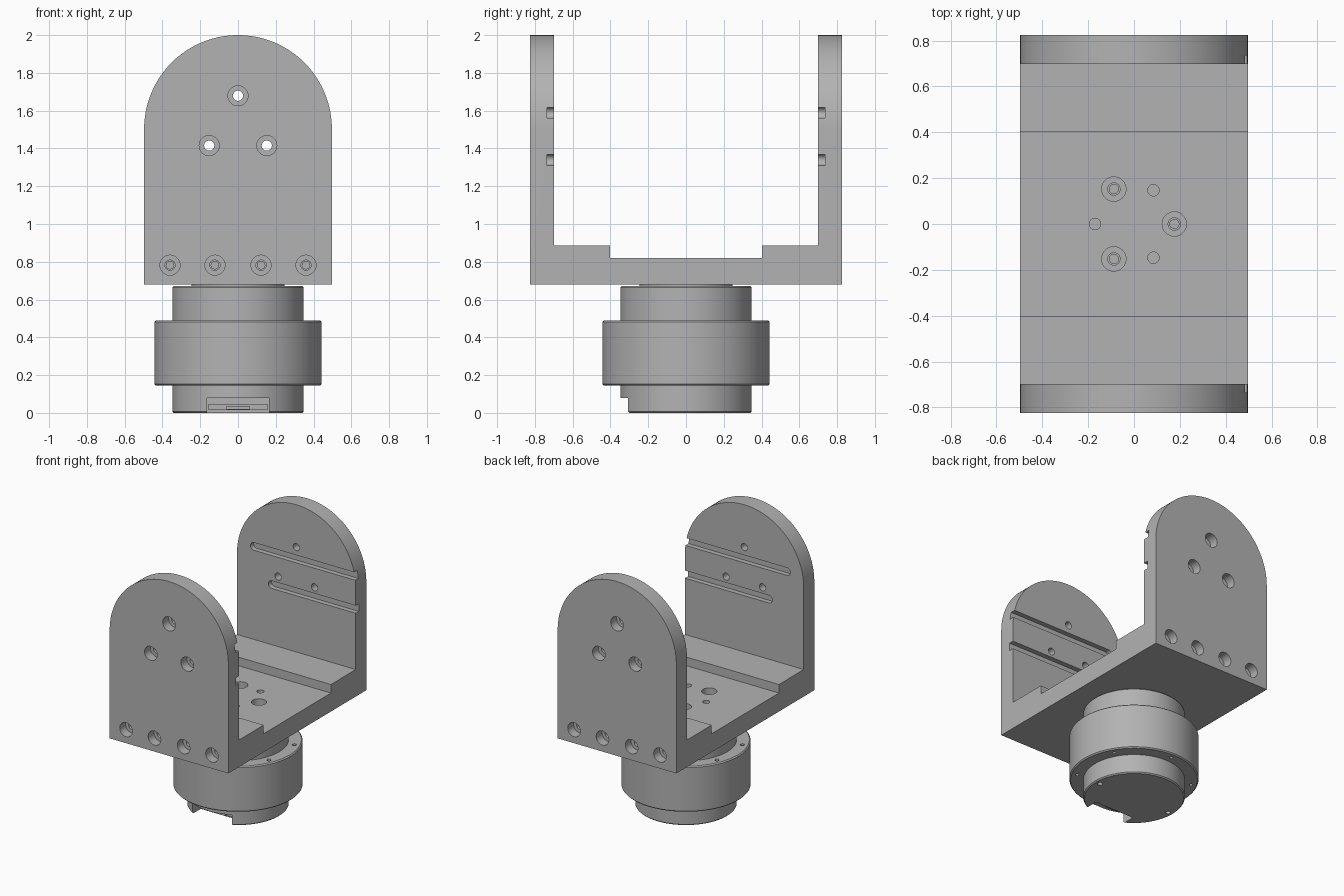
import bpy, bmesh
from math import sin, cos, pi, radians
from mathutils import Vector, Matrix

cube = bpy.data.objects.get("Cube")
if cube:
    bpy.data.objects.remove(cube, do_unlink=True)

metal = bpy.data.materials.new("machined_grey")
metal.use_nodes = True
GREY = (0.45, 0.45, 0.45, 1)
metal.diffuse_color = GREY
metal.node_tree.nodes["Principled BSDF"].inputs["Base Color"].default_value = GREY


def make_object(name, bm):
    bmesh.ops.recalc_face_normals(bm, faces=bm.faces[:])
    mesh = bpy.data.meshes.new(name)
    bm.to_mesh(mesh)
    bm.free()
    obj = bpy.data.objects.new(name, mesh)
    mesh.materials.append(metal)
    bpy.context.collection.objects.link(obj)
    return obj


def prism(bm, points, sweep):
    """Extrude a closed outline of 3D points along a vector."""
    face = bm.faces.new([bm.verts.new(p) for p in points])
    new = bmesh.ops.extrude_face_region(bm, geom=[face])["geom"]
    verts = [v for v in new if isinstance(v, bmesh.types.BMVert)]
    bmesh.ops.translate(bm, verts=verts, vec=sweep)


def lathe(bm, profile, origin=(0, 0, 0), axis=(0, 0, 1), sides=32):
    """Turn (radius, height) steps into a capped solid along an axis."""
    turn = Vector(axis).to_track_quat('Z', 'Y').to_matrix().to_4x4()
    place = Matrix.Translation(origin) @ turn
    rings = [[bm.verts.new(place @ Vector((r * cos(2 * pi * i / sides),
                                           r * sin(2 * pi * i / sides), h)))
              for i in range(sides)] for r, h in profile]
    for low, high in zip(rings, rings[1:]):
        for i in range(sides):
            j = (i + 1) % sides
            bm.faces.new((low[i], low[j], high[j], high[i]))
    bm.faces.new(rings[0])
    bm.faces.new(rings[-1])


def box(bm, low, high):
    (x0, y0, z0), (x1, y1, z1) = low, high
    prism(bm, [(x0, y0, z0), (x1, y0, z0), (x1, y1, z0), (x0, y1, z0)],
          (0, 0, z1 - z0))


def boolean(target, bm, operation='DIFFERENCE'):
    tool = make_object("cutter", bm)
    tool.hide_render = True
    mod = target.modifiers.new("cut", 'BOOLEAN')
    mod.operation, mod.object, mod.solver = operation, tool, 'EXACT'
    bpy.context.view_layer.objects.active = target
    bpy.ops.object.modifier_apply(modifier=mod.name)
    bpy.data.objects.remove(tool, do_unlink=True)


def smooth(obj):
    bpy.ops.object.select_all(action='DESELECT')
    obj.select_set(True)
    bpy.context.view_layer.objects.active = obj
    bpy.ops.object.shade_smooth_by_angle(angle=radians(30))


def around(radius, count, start):
    return [(radius * cos(radians(start) + 2 * pi * k / count),
             radius * sin(radians(start) + 2 * pi * k / count))
            for k in range(count)]


# Main dimensions
HALF_W, OUTER, INNER = 0.497, 0.825, 0.698
BOTTOM, FLOOR, STEP, ARCH = 0.68, 0.82, 0.885, 1.503

# U-shaped bracket: side profile swept across the width
half = [(OUTER, BOTTOM), (OUTER, 2.05), (INNER, 2.05), (INNER, STEP),
        (0.402, STEP), (0.402, FLOOR)]
outline = half + [(-y, z) for y, z in reversed(half)]
bm = bmesh.new()
prism(bm, [(-HALF_W, y, z) for y, z in outline], (2 * HALF_W, 0, 0))
bracket = make_object("u_bracket", bm)

# Round tops of both uprights
bm = bmesh.new()
arch = [(HALF_W * cos(pi * i / 64), ARCH + HALF_W * sin(pi * i / 64))
        for i in range(65)]
arch += [(-HALF_W, 0.5), (HALF_W, 0.5)]
prism(bm, [(x, -1, z) for x, z in arch], (0, 2, 0))
boolean(bracket, bm, 'INTERSECT')

# Screw bores and wire slots, the same on both uprights
BORE, CLEAR, THREAD = 0.053, 0.027, 0.02
through = [(BORE, -0.05), (BORE, 0.07), (CLEAR, 0.07), (CLEAR, 0.2)]
blind = [(BORE, -0.05), (BORE, 0.07), (CLEAR, 0.07), (CLEAR, 0.127),
         (THREAD, 0.127), (THREAD, 0.26)]
bm = bmesh.new()
for side in (-1, 1):
    inward = (0, -side, 0)
    for x, z in around(0.176, 3, 90):
        lathe(bm, through, (x, side * OUTER, ARCH + z), inward)
    for x in (-0.36, -0.122, 0.122, 0.36):
        lathe(bm, blind, (x, side * OUTER, 0.782), inward)
    for end, z in ((-0.355, 1.589), (-0.205, 1.34)):
        r = 0.029
        slot = [(end - r * sin(pi * i / 12), z + r * cos(pi * i / 12))
                for i in range(13)] + [(0.6, z - r), (0.6, z + r)]
        prism(bm, [(x, side * 0.735, h) for x, h in slot], (0, -side * 0.1, 0))

# Floor: three counterbored screws and three dowel holes
floor_bore = [(BORE, -0.05), (BORE, 0.07), (CLEAR, 0.07), (CLEAR, 0.2)]
for x, y in around(0.176, 3, 0):
    lathe(bm, floor_bore, (x, y, FLOOR), (0, 0, -1))
for x, y in around(0.17, 3, 60):
    lathe(bm, [(0.025, -0.05), (0.025, 0.2)], (x, y, FLOOR), (0, 0, -1))
boolean(bracket, bm)
smooth(bracket)

# Rotary drive: one turned body with small edge breaks
C = 0.008
bm = bmesh.new()
lathe(bm, [(0.348 - C, 0), (0.348, C), (0.348, 0.145), (0.443 - C, 0.145),
           (0.443, 0.145 + C), (0.443, 0.49 - C), (0.443 - C, 0.49),
           (0.348, 0.49), (0.348, 0.672 - C), (0.348 - C, 0.672),
           (0.247, 0.672), (0.247, BOTTOM)], sides=96)
drive = make_object("rotary_drive", bm)

# Connector pocket and all small screw holes of the drive
bm = bmesh.new()
box(bm, (-0.165, -0.5, -0.1), (0.165, -0.21, 0.08))
for x, y in around(0.396, 8, 22.5):
    lathe(bm, [(0.015, 0.44), (0.015, 0.55)], (x, y, 0), sides=16)
for x, y in around(0.396, 6, 30):
    lathe(bm, [(0.012, 0.1), (0.012, 0.19)], (x, y, 0), sides=16)
for x, y in around(0.176, 3, 0):
    lathe(bm, [(THREAD, 0.58), (THREAD, 0.75)], (x, y, 0), sides=24)
for x in (-0.305, 0.305):
    lathe(bm, [(0.018, -0.05), (0.018, 0.06)], (x, 0, 0), sides=20)
boolean(drive, bm)
smooth(drive)

# Connector at the back of the pocket
bm = bmesh.new()
box(bm, (-0.155, -0.225, 0.015), (0.155, -0.205, 0.047))
make_object("connector_plate", bm)
bm = bmesh.new()
box(bm, (-0.06, -0.24, 0.017), (0.06, -0.22, 0.037))
make_object("connector_socket", bm)
